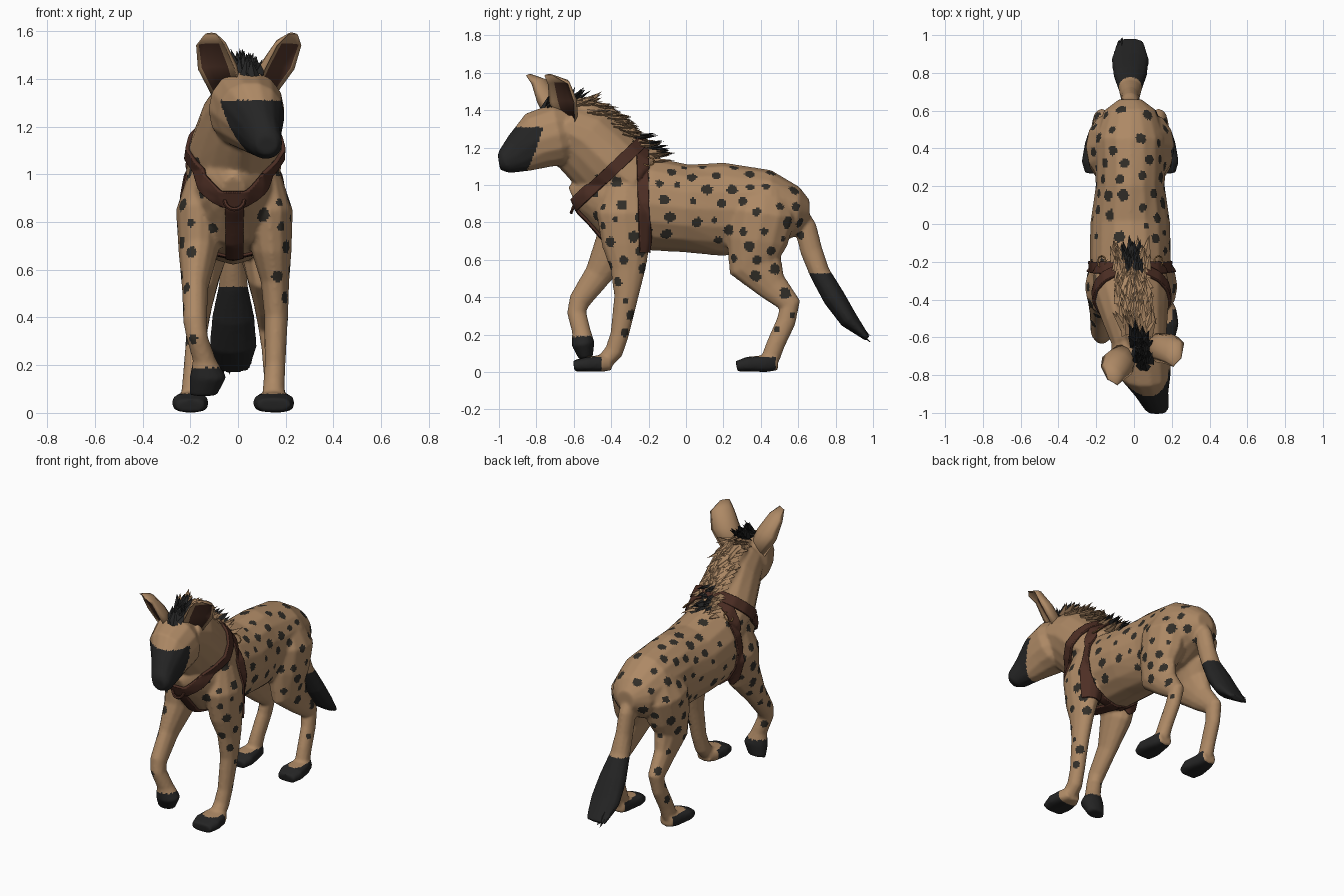
import bpy, bmesh, math, random
from mathutils import Vector, kdtree
from mathutils.bvhtree import BVHTree

if "Cube" in bpy.data.objects:
    bpy.data.objects.remove(bpy.data.objects["Cube"])

random.seed(4)


def material(name, r, g, b):
    m = bpy.data.materials.new(name)
    m.diffuse_color = (r, g, b, 1)
    m.use_nodes = True
    m.node_tree.nodes["Principled BSDF"].inputs["Base Color"].default_value = m.diffuse_color
    return m


TAN = material("tan_fur", 0.42, 0.25, 0.13)
BLACK = material("black_fur", 0.018, 0.018, 0.018)
SPOT = material("dark_spots", 0.03, 0.026, 0.02)
LEATHER = material("brown_leather", 0.075, 0.028, 0.018)
INNER = material("ear_inside", 0.09, 0.038, 0.024)
BRASS = material("brass", 0.30, 0.16, 0.06)


def make(name, bm, mats, smooth=True):
    me = bpy.data.meshes.new(name)
    bm.to_mesh(me)
    bm.free()
    for m in mats:
        me.materials.append(m)
    me.polygons.foreach_set("use_smooth", [smooth] * len(me.polygons))
    ob = bpy.data.objects.new(name, me)
    bpy.context.collection.objects.link(ob)
    return ob


def apply_modifiers(ob):
    bpy.context.view_layer.objects.active = ob
    for m in list(ob.modifiers):
        bpy.ops.object.modifier_apply(modifier=m.name)


def loft(bm, rings, seg=12, lat=(1, 0, 0), cup=(), egg=0, power=1):
    """Skin rings (x, y, z, half width, half depth) set square to their path."""
    pts = [Vector(r[:3]) for r in rings]
    lat = Vector(lat).normalized()
    loops = []
    for i, r in enumerate(rings):
        t = pts[min(i + 1, len(pts) - 1)] - pts[max(i - 1, 0)]
        n = t.cross(lat).normalized()
        loop = []
        for k in range(seg):
            a = 2 * math.pi * k / seg
            c, s = (math.copysign(abs(v) ** power, v) for v in (math.cos(a), math.sin(a)))
            c *= 1 - egg * max(0, -s)
            if cup and s < 0:
                s *= -0.3
            loop.append(bm.verts.new(pts[i] + lat * c * r[3] + n * s * r[4]))
        loops.append(loop)
    faces = []
    for row, (a, b) in enumerate(zip(loops, loops[1:])):
        for k in range(seg):
            f = bm.faces.new((a[k], a[(k + 1) % seg], b[(k + 1) % seg], b[k]))
            if k in cup and row < len(rings) - 2:
                f.material_index = 1
            faces.append(f)
    faces += [bm.faces.new(loops[0]), bm.faces.new(loops[-1])]
    bmesh.ops.recalc_face_normals(bm, faces=faces)


# Body: overlapping limbs and trunk fused into one skin
bm = bmesh.new()
loft(bm, [(-.02, .66, .86, .06, .06), (-.02, .6, .86, .14, .13), (-.02, .45, .87, .19, .21),
          (-.02, .2, .87, .183, .25), (-.02, 0, .875, .212, .235), (-.02, -.2, .9, .215, .25),
          (-.02, -.4, .93, .185, .23), (-.02, -.53, .95, .12, .145), (-.02, -.6, .92, .05, .075)], 16)
# neck
loft(bm, [(-.02, -.28, 1.0, .2, .2), (-.01, -.42, 1.11, .195, .205),
          (.01, -.55, 1.235, .165, .195), (.03, -.66, 1.295, .14, .16)], 16, egg=.3)
# ridge under the mane
loft(bm, [(.03, -.64, 1.4, .06, .05), (.01, -.54, 1.4, .08, .06), (-.01, -.42, 1.33, .085, .065),
          (-.02, -.3, 1.22, .085, .06), (-.02, -.17, 1.12, .06, .04)])
# head and muzzle
loft(bm, [(.01, -.56, 1.29, .11, .12), (.035, -.68, 1.27, .16, .17), (.055, -.79, 1.24, .14, .16),
          (.092, -.89, 1.17, .09, .112), (.118, -.97, 1.125, .068, .068),
          (.122, -1.0, 1.12, .045, .04)], 14, power=.95)
# planted foreleg and its paw
loft(bm, [(.12, -.32, 1.0, .06, .1), (.13, -.33, .85, .1, .15), (.14, -.32, .68, .085, .13),
          (.155, -.31, .55, .06, .095), (.16, -.32, .4, .05, .065), (.155, -.355, .2, .044, .05),
          (.15, -.385, .11, .046, .05), (.15, -.44, .05, .05, .045)])
loft(bm, [(.15, -.4, .05, .05, .04), (.15, -.45, .046, .075, .045), (.15, -.53, .042, .088, .04),
          (.15, -.6, .032, .07, .03)], power=.7)
# raised foreleg and its hanging paw
loft(bm, [(-.15, -.32, 1.0, .06, .1), (-.16, -.33, .85, .1, .15), (-.165, -.37, .68, .085, .12),
          (-.18, -.47, .52, .055, .075), (-.18, -.57, .38, .05, .058), (-.172, -.585, .32, .046, .052),
          (-.14, -.56, .22, .05, .05), (-.125, -.55, .15, .078, .062), (-.145, -.535, .075, .058, .038)])
# hind legs and paws, mirrored
for s in (-1, 1):
    hind = [(.09, .42, .98, .07, .12), (.11, .41, .85, .125, .18), (.12, .38, .7, .11, .165),
            (.13, .37, .57, .075, .145), (.14, .46, .46, .055, .085), (.15, .555, .36, .046, .06),
            (.16, .535, .27, .042, .052), (.17, .48, .15, .042, .05), (.175, .45, .07, .045, .05)]
    foot = [(.175, .49, .05, .045, .04), (.18, .43, .045, .06, .045), (.18, .33, .042, .078, .04),
            (.18, .27, .03, .06, .028)]
    for part, p in ((hind, 1), (foot, .7)):
        loft(bm, [(-.02 + s * x, y, z, a, b) for x, y, z, a, b in part], power=p)
# tail
loft(bm, [(-.02, .57, .9, .05, .05), (-.02, .64, .77, .05, .06), (-.02, .67, .65, .05, .06),
          (-.02, .715, .53, .062, .055), (-.02, .79, .4, .09, .06), (-.02, .87, .28, .1, .05),
          (-.02, .97, .18, .07, .016)])
body = make("body", bm, [TAN, BLACK, SPOT])
remesh = body.modifiers.new("fuse", 'REMESH')
remesh.mode = 'VOXEL'
remesh.voxel_size = 0.0095
soften = body.modifiers.new("soften", 'SMOOTH')
soften.factor, soften.iterations = 0.5, 4
apply_modifiers(body)
polys = body.data.polygons
polys.foreach_set("use_smooth", [True] * len(polys))


def is_black(c):
    mask = c.z < 1.31 and c.y < -.76 - (1.31 - c.z) * .33 - (.2 - c.x) * .2
    tail = c.y > .645 and c.z < .53
    paws = c.z < .08 and (c.y < -.45 or .2 < c.y < .48)
    raised = c.x < 0 and c.y < -.47 and c.z < .19
    return mask or tail or paws or raised


def takes_spot(c, n):
    if c.y > .62 or c.z < .2 or n.z < -.5 or (n.z > .8 and abs(c.x + .02) < .03):
        return False
    if c.z < .55:
        return n.x * c.x > 0 and abs(n.x) > .45 and random.random() < .2
    if c.y < -.15 and c.z > 1.08:
        return False
    return c.y > -.5 and (n.x * c.x > 0 or n.z > .5)


# Scatter spot centres with a least spacing, then paint faces near them
order = list(range(len(polys)))
random.shuffle(order)
spots = []
for i in order[:9000]:
    c = polys[i].center
    if takes_spot(c, polys[i].normal) and all((c - p).length > .084 for p, _ in spots):
        spots.append((c.copy(), random.uniform(.016, .032)))
tree = kdtree.KDTree(len(spots))
for i, (p, _) in enumerate(spots):
    tree.insert(p, i)
tree.balance()
for f in polys:
    c = f.center
    if is_black(c):
        f.material_index = 1
    else:
        _, i, d = tree.find((c.x, c.y, c.z))
        f.material_index = 2 if d < spots[i][1] * random.uniform(.88, 1.1) else 0

bm = bmesh.new()
bm.from_mesh(body.data)
skin = BVHTree.FromBMesh(bm)
bm.free()

# Ears: cupped and turned outward, with a dark inside
for name, lat, cup, rings in (
        ("left_ear", (.86, -.5, 0), (7, 8, 9), [
            (-.05, -.7, 1.33, .07, .08), (-.09, -.75, 1.44, .09, .08),
            (-.115, -.79, 1.54, .07, .05), (-.115, -.84, 1.585, .03, .012)]),
        ("right_ear", (.68, .73, 0), (8, 9, 10), [
            (.115, -.64, 1.33, .06, .08), (.175, -.665, 1.44, .09, .08),
            (.215, -.685, 1.54, .074, .05), (.23, -.735, 1.585, .03, .012)])):
    bm = bmesh.new()
    loft(bm, rings, 12, lat, cup)
    make(name, bm, [TAN, INNER])


# Harness straps: bands of the skin sliced between planes and thickened
def strap(name, planes, thick):
    bm = bmesh.new()
    bm.from_mesh(body.data)
    for co, no in planes:
        bmesh.ops.bisect_plane(bm, geom=bm.verts[:] + bm.edges[:] + bm.faces[:],
                               plane_co=co, plane_no=no, clear_outer=True)
    for f in bm.faces:
        f.material_index = 0
    ob = make(name, bm, [LEATHER])
    m = ob.modifiers.new("thickness", 'SOLIDIFY')
    m.thickness, m.offset = thick, 1
    apply_modifiers(ob)


n = Vector((0, -.68, .73))
mid = Vector((0, -.44, 1.038))
strap("neck_strap", [(mid + n * .032, n), (mid - n * .032, -n)], .016)
strap("girth_strap", [((0, -.17, 0), (0, 1, .03)), ((0, -.23, 0), (0, -1, -.03)),
                      ((0, 0, .64), (0, 0, -1))], .01)
strap("chest_strap", [((.02, 0, 0), (1, 0, 0)), ((-.05, 0, 0), (-1, 0, 0)), ((0, 0, .9), (0, 0, 1)),
                      ((0, 0, .6), (0, 0, -1)), ((0, -.19, 0), (0, 1, 0))], .014)

# Buckles
hit = skin.ray_cast(Vector((-.015, -2, .89)), Vector((0, 1, 0)))[0]
bpy.ops.mesh.primitive_torus_add(location=hit + Vector((0, -.012, 0)), rotation=(1.2, 0, 0),
                                 major_radius=.04, minor_radius=.009, major_segments=16, minor_segments=6)
bpy.context.object.name = "chest_ring"
bpy.context.object.data.materials.append(LEATHER)
for s, name in ((-1, "left_buckle"), (1, "right_buckle")):
    hit = skin.ray_cast(Vector((-.02 + s * .14, -.2, 2)), Vector((0, 0, -1)))[0]
    bpy.ops.mesh.primitive_torus_add(location=hit + Vector((s * .01, 0, .01)), rotation=(0, s * .8, 0),
                                     major_radius=.032, minor_radius=.005, major_segments=8, minor_segments=4)
    bpy.context.object.name = name
    bpy.context.object.data.materials.append(BRASS)


# Tufts: thin pointed locks
def lock(bm, root, way, length, radius, mat):
    rot = way.to_track_quat('Z', 'Y')
    base = [bm.verts.new(root + rot @ Vector((radius * math.cos(a), radius * .5 * math.sin(a), 0)))
            for a in (0, math.pi / 2, math.pi, 1.5 * math.pi)]
    tip = bm.verts.new(root + way.normalized() * length)
    for k in range(4):
        bm.faces.new((base[k], base[(k + 1) % 4], tip)).material_index = mat


# Mane along the crown, nape and withers, lying back along the skin
bm = bmesh.new()
for i in range(230):
    y = -.77 + random.random() * .61
    front = y < -.6
    mid_x = .06 + (-.79 - y) * .18 if front else .02 - (y + .62) * .09
    off = random.uniform(-1, 1)
    hit, normal, _, _ = skin.ray_cast(Vector((mid_x + off * (.035 if front else .085), y, 2)),
                                      Vector((0, 0, -1)))
    back = Vector((0, 1, 0))
    back = (back - normal * back.dot(normal)).normalized()
    lift = random.uniform(.5, 1.1) if front else random.uniform(.2, .55)
    if y > -.28:
        back = Vector((0, 1, -.1))
    way = back + normal * lift + Vector((random.uniform(-.25, .25), 0, 0))
    dark = front or (-.27 < y < -.16 and abs(off) < .5)
    lock(bm, hit - normal * .008, way, random.uniform(.07, .12), .03, 1 if dark else 0)
make("mane", bm, [TAN, BLACK], False)

# Ragged end of the tail
bm = bmesh.new()
for i in range(26):
    root = Vector((-.02 + random.uniform(-.08, .08), random.uniform(.84, .92), 0))
    root.z = .28 - (root.y - .87) * 1.0 + random.uniform(-.025, .025)
    lock(bm, root, Vector((random.uniform(-.12, .12), .75, -.7)), min(.1, (1 - root.y) * 1.36), .022, 0)
make("tail_tuft", bm, [BLACK], False)
